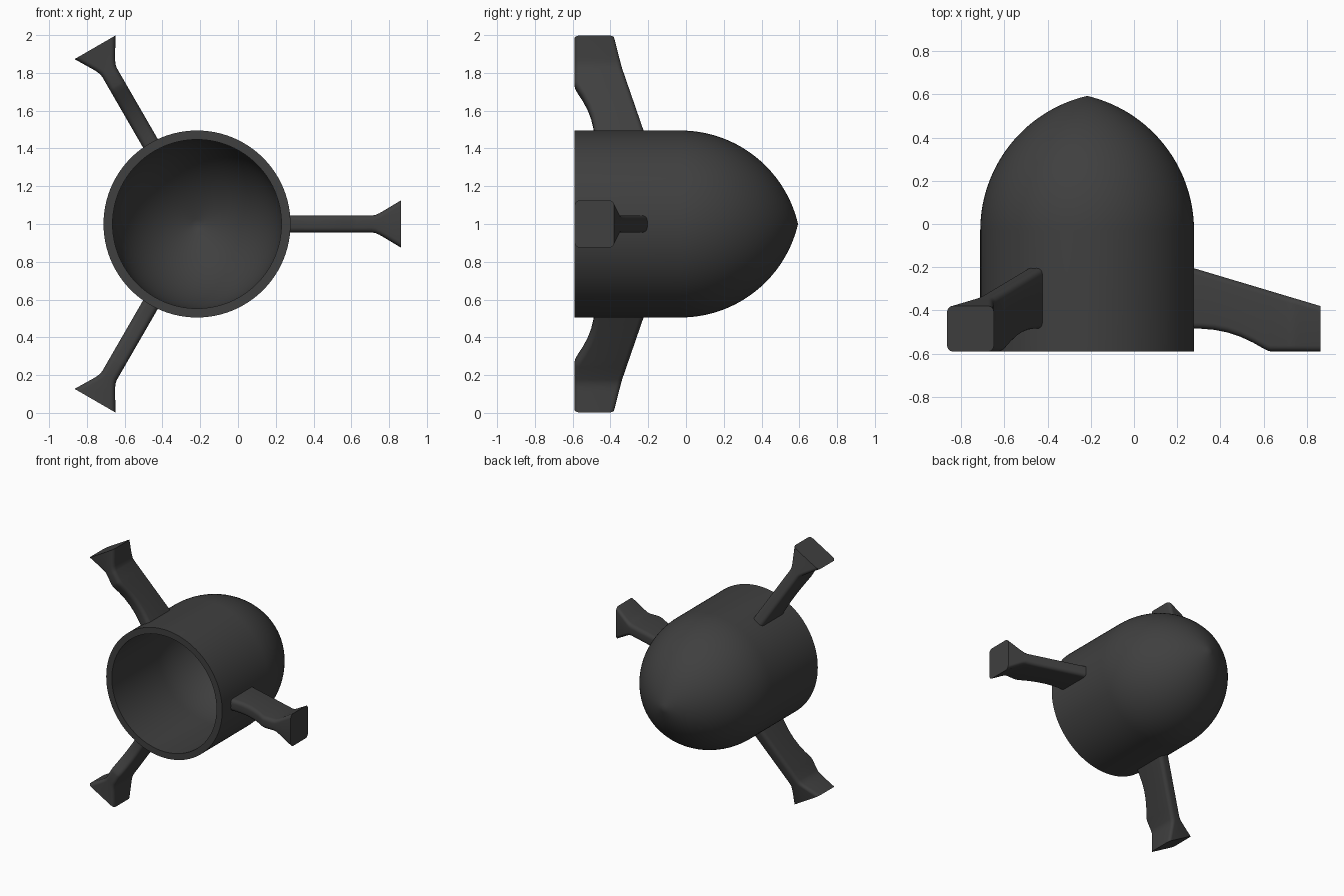
import bpy, bmesh
from math import sin, cos, pi, sqrt, asin, radians
from mathutils import Matrix, Vector

if "Cube" in bpy.data.objects:
    bpy.data.objects.remove(bpy.data.objects["Cube"])

CENTRE = Vector((-0.217, 0, 1.0))
FRONT, TIP, BEND = -0.59, 0.593, -0.03
R_OUT, WALL = 0.495, 0.048

dark = bpy.data.materials.new("dark_grey")
dark.diffuse_color = (0.05, 0.05, 0.05, 1)
dark.use_nodes = True
dark.node_tree.nodes["Principled BSDF"].inputs["Base Color"].default_value = dark.diffuse_color


def finish(name, bm):
    bmesh.ops.remove_doubles(bm, verts=bm.verts, dist=1e-5)
    bmesh.ops.recalc_face_normals(bm, faces=bm.faces)
    mesh = bpy.data.meshes.new(name)
    bm.to_mesh(mesh)
    bm.free()
    ob = bpy.data.objects.new(name, mesh)
    bpy.context.collection.objects.link(ob)
    mesh.materials.append(dark)
    ob.location = CENTRE
    bpy.ops.object.select_all(action='DESELECT')
    ob.select_set(True)
    bpy.context.view_layer.objects.active = ob
    bpy.ops.object.shade_smooth_by_angle(angle=radians(30))
    return ob


# Hollow body: pointed-arch profile with an offset inner wall, spun about y
length = TIP - BEND
drop = (length ** 2 - R_OUT ** 2) / (2 * R_OUT)
arc_r = R_OUT + drop


def arch(radius, steps=28):
    end = asin(sqrt(radius ** 2 - drop ** 2) / radius)
    return [(max(radius * cos(end * i / steps) - drop, 0), BEND + radius * sin(end * i / steps))
            for i in range(steps + 1)]


outer, inner = arch(arc_r), arch(arc_r - WALL)
profile = outer[::-1] + [(R_OUT, FRONT), (R_OUT - WALL, FRONT)] + inner
bm = bmesh.new()
verts = [bm.verts.new((r, y, 0)) for r, y in profile]
edges = [bm.edges.new(p) for p in zip(verts, verts[1:])]
bmesh.ops.spin(bm, geom=verts + edges, cent=(0, 0, 0), axis=(0, 1, 0),
               angle=2 * pi, steps=96, use_merge=False)
finish("hollow_body", bm)


# Fin: rounded-rectangle sections lofted outwards, flaring into a foot
def section(x, y0, y1, half, rad, steps=5):
    pts = []
    for k, (cy, cz) in enumerate([(y1 - rad, half - rad), (y0 + rad, half - rad),
                                  (y0 + rad, rad - half), (y1 - rad, rad - half)]):
        for i in range(steps + 1):
            a = pi / 2 * (k + i / steps)
            pts.append((x, cy + rad * cos(a), cz + rad * sin(a)))
    return pts


# distance from axis, lower edge, half thickness
STATIONS = [(0.47, -0.485, 0.045), (0.53, -0.485, 0.045), (0.59, -0.490, 0.045),
            (0.65, -0.502, 0.045), (0.71, -0.522, 0.045), (0.77, -0.550, 0.045),
            (0.81, -0.573, 0.045), (0.835, -0.586, 0.045), (0.85, -0.59, 0.045),
            (0.925, -0.59, 0.045), (0.945, -0.59, 0.048), (0.965, -0.59, 0.057),
            (0.985, -0.59, 0.068), (1.08, -0.59, 0.125)]


def fin(name, angle):
    bm = bmesh.new()
    rings = []
    for x, low, half in STATIONS:
        high = -0.205 - 0.175 * (x - 0.495) / 0.585
        rings.append([bm.verts.new(p) for p in section(x, low, high, half, 0.028)])
    n = len(rings[0])
    for a, b in zip(rings, rings[1:]):
        for i in range(n):
            j = (i + 1) % n
            bm.faces.new((a[i], a[j], b[j], b[i]))
    bm.faces.new(rings[0])
    bm.faces.new(rings[-1])
    bm.transform(Matrix.Rotation(angle, 4, 'Y'))
    finish(name, bm)


for i, name in enumerate(("right_fin", "lower_left_fin", "upper_left_fin")):
    fin(name, i * 2 * pi / 3)
